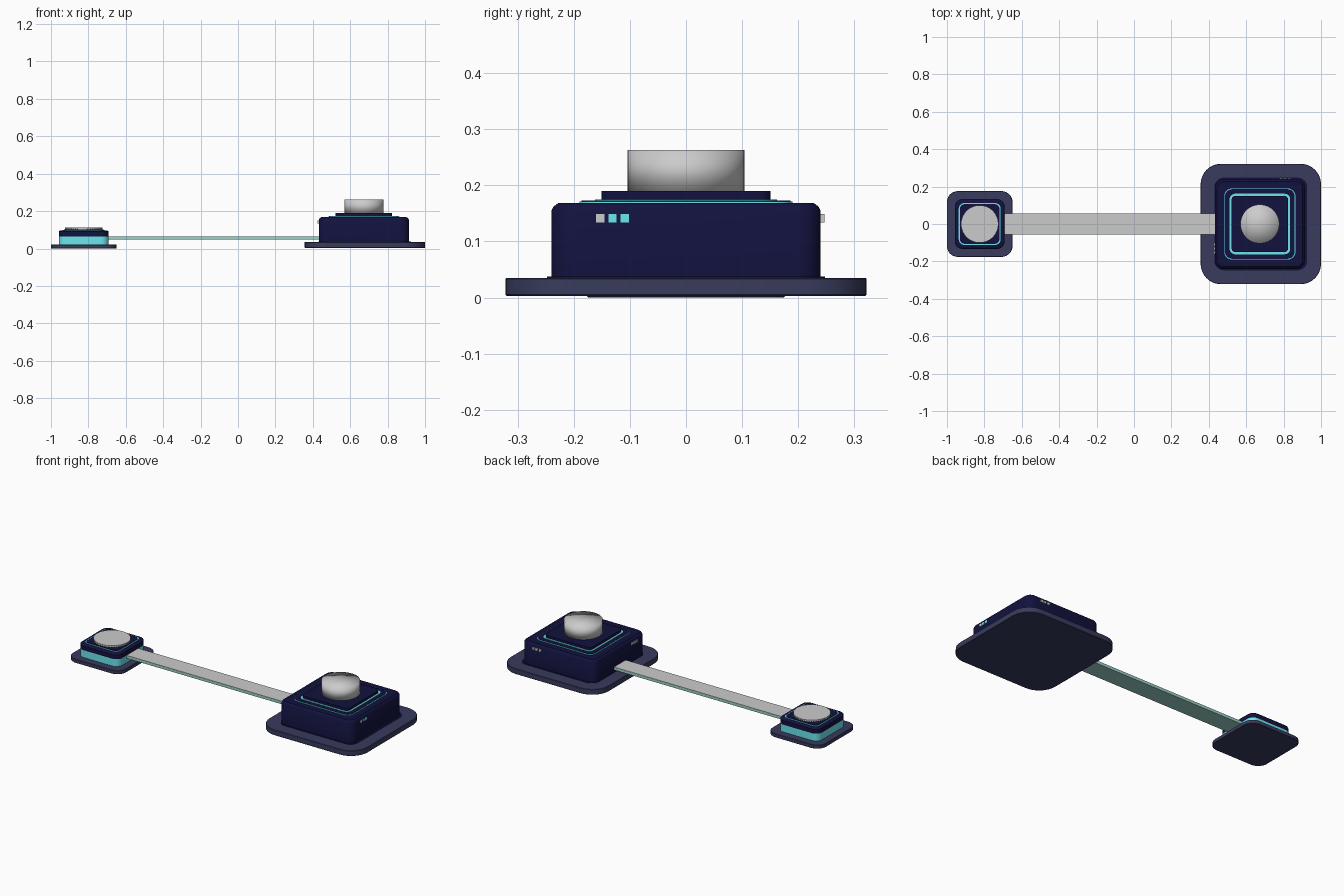
import bpy, bmesh, math
from mathutils import Matrix

if "Cube" in bpy.data.objects:
    bpy.data.objects.remove(bpy.data.objects["Cube"])


def material(name, rgb):
    m = bpy.data.materials.new(name)
    m.diffuse_color = (*rgb, 1)
    m.use_nodes = True
    m.node_tree.nodes["Principled BSDF"].inputs["Base Color"].default_value = m.diffuse_color
    return m


NAVY = material("navy", (0.006, 0.006, 0.05))
SLATE = material("slate", (0.04, 0.044, 0.11))
TEAL = material("teal", (0.15, 0.8, 0.85))
GLASS = material("pale_green", (0.33, 0.65, 0.58))


def finish(name, bm, mat, angle=35):
    bmesh.ops.recalc_face_normals(bm, faces=bm.faces)
    me = bpy.data.meshes.new(name)
    bm.to_mesh(me)
    bm.free()
    ob = bpy.data.objects.new(name, me)
    bpy.context.collection.objects.link(ob)
    if mat:
        me.materials.append(mat)
    if angle:
        bpy.ops.object.select_all(action='DESELECT')
        ob.select_set(True)
        bpy.context.view_layer.objects.active = ob
        bpy.ops.object.shade_smooth_by_angle(angle=math.radians(angle))
    return ob


def rounded(name, cx, half, r, layers, mat):
    """Rounded square lofted through (inset, z) layers."""
    bm = bmesh.new()
    rings = []
    for inset, z in layers:
        h, rad = half - inset, max(r - inset, 0.004)
        ring = []
        for k, (sx, sy) in enumerate([(1, 1), (-1, 1), (-1, -1), (1, -1)]):
            for i in range(9):
                a = math.pi / 2 * (k + i / 8)
                ring.append(bm.verts.new((cx + sx * (h - rad) + rad * math.cos(a),
                                          sy * (h - rad) + rad * math.sin(a), z)))
        rings.append(ring)
    n = len(rings[0])
    for lo, hi in zip(rings, rings[1:]):
        for i in range(n):
            j = (i + 1) % n
            bm.faces.new((lo[i], lo[j], hi[j], hi[i]))
    bm.faces.new(rings[0][::-1])
    bm.faces.new(rings[-1])
    return finish(name, bm, mat)


def box(name, lo, hi, mat):
    bm = bmesh.new()
    bmesh.ops.create_cube(bm, size=1)
    for v in bm.verts:
        v.co = [(a + b) / 2 + c * (b - a) for a, b, c in zip(lo, hi, v.co)]
    return finish(name, bm, mat, 0)


def disc(name, cx, r, z0, z1, mat=None, angle=35):
    bm = bmesh.new()
    bmesh.ops.create_cone(bm, cap_ends=True, cap_tris=True, segments=64,
                          radius1=r, radius2=r, depth=z1 - z0,
                          matrix=Matrix.Translation((cx, 0, (z0 + z1) / 2)))
    return finish(name, bm, mat, angle)


# Large unit
BX = 0.673
rounded("large_base_plate", 0.678, 0.322, 0.11,
        [(0.002, 0.003), (0, 0.005), (0, 0.033), (0.002, 0.035)], SLATE)
rounded("large_base_pad", BX + 0.005, 0.248, 0.05, [(0, 0.034), (0, 0.037)], NAVY)
rounded("large_body", BX, 0.24, 0.045,
        [(0, 0.035), (0, 0.155), (0.004, 0.162), (0.012, 0.168)], NAVY)
rounded("large_outer_trim", BX, 0.19, 0.04, [(0, 0.167), (0, 0.1715)], TEAL)
rounded("large_outer_panel", BX, 0.186, 0.037, [(0, 0.168), (0, 0.173)], NAVY)
rounded("large_light_ring", BX, 0.162, 0.03, [(0, 0.172), (0, 0.175)], TEAL)
rounded("large_top_step", BX, 0.151, 0.022, [(0, 0.172), (0, 0.19)], NAVY)
disc("large_knob", BX, 0.104, 0.188, 0.263, angle=180)

# Indicator lights on the right, left and back sides of the large unit
for i in range(3):
    y = -0.153 + 0.022 * i
    z0, z1, s = 0.134, 0.149, 0.0075
    box(f"right_indicator_{i}", (BX + 0.235, y - s, z0), (BX + 0.242, y + s, z1),
        TEAL if i else None)
    box(f"left_indicator_{i}", (BX - 0.247, y - s, z0), (BX - 0.235, y + s, z1), None)
    x = 0.83 - 0.022 * i
    box(f"back_indicator_{i}", (x - s, 0.235, z0), (x + s, 0.247, z1), None)

# Small unit
SX = -0.825
rounded("small_base_plate", SX, 0.176, 0.06,
        [(0.002, 0), (0, 0.002), (0, 0.02), (0.002, 0.022)], SLATE)
rounded("small_teal_band", SX, 0.133, 0.04, [(0, 0.021), (0, 0.065)], TEAL)
rounded("small_body", SX, 0.133, 0.04,
        [(0, 0.065), (0, 0.09), (0.003, 0.094), (0.008, 0.097)], NAVY)
rounded("small_light_ring", SX, 0.112, 0.03, [(0, 0.096), (0, 0.099)], TEAL)
rounded("small_top_panel", SX, 0.106, 0.026, [(0, 0.096), (0, 0.1015)], NAVY)
disc("small_dial_core", SX, 0.094, 0.1, 0.109)
disc("small_dial_cap", SX, 0.1, 0.107, 0.113)

# Grip ridges around the dial
bm = bmesh.new()
for i in range(48):
    m = (Matrix.Translation((SX, 0, 0.1045)) @ Matrix.Rotation(math.tau * i / 48, 4, 'Z')
         @ Matrix.Translation((0.096, 0, 0)) @ Matrix.Diagonal((0.007, 0.006, 0.008, 1)))
    bmesh.ops.create_cube(bm, size=1, matrix=m)
finish("small_dial_ridges", bm, None, 0)

# Connecting strap
box("strap_core", (-0.70, -0.055, 0.048), (0.44, 0.055, 0.063), GLASS)
box("strap_top", (-0.70, -0.0545, 0.0625), (0.44, 0.0545, 0.0655), None)
